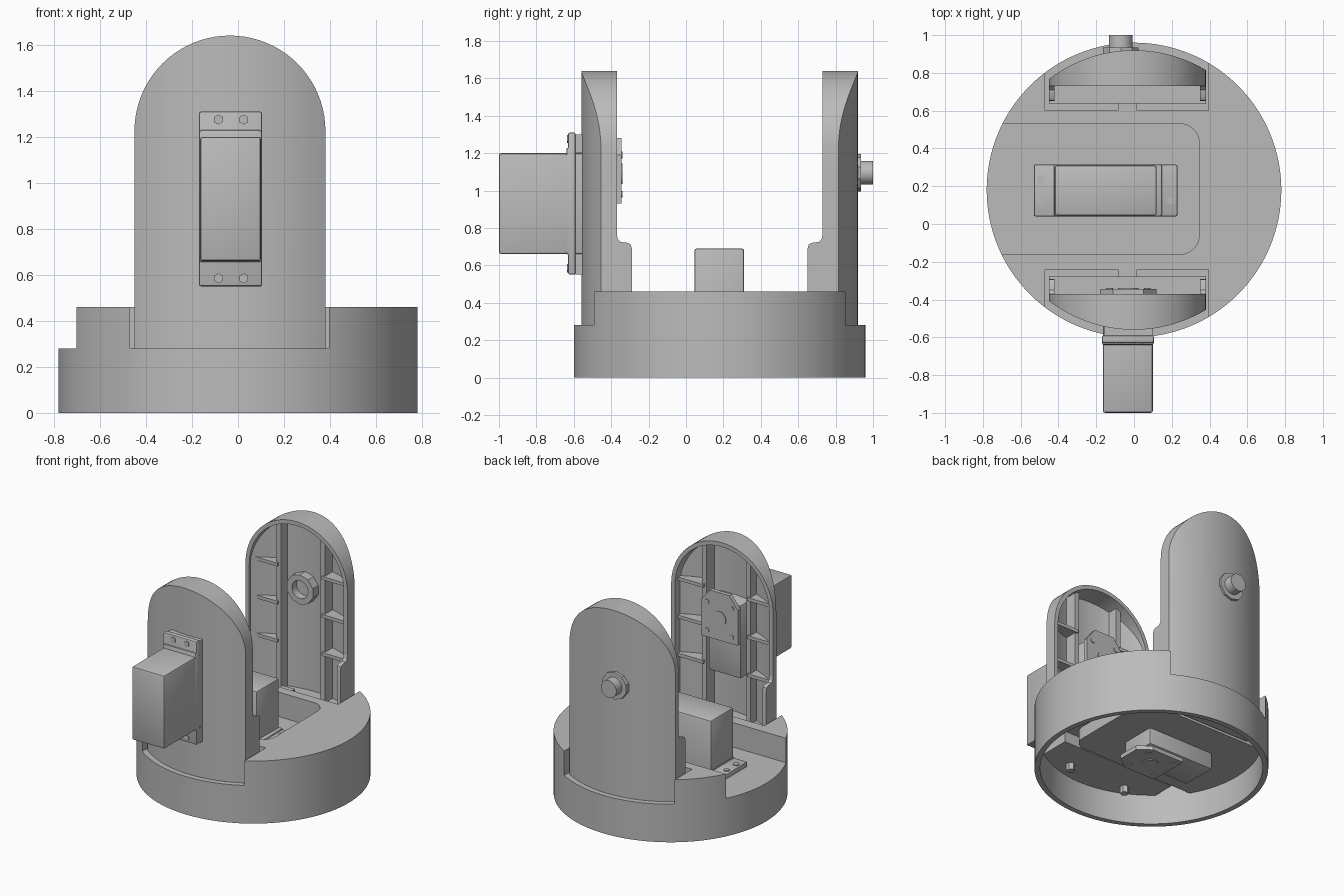
import bpy, bmesh, math
from mathutils import Matrix

cube = bpy.data.objects.get("Cube")
if cube:
    bpy.data.objects.remove(cube, do_unlink=True)

grey = bpy.data.materials.new("plain_grey")
grey.use_nodes = True
grey.diffuse_color = (0.5, 0.5, 0.5, 1)
grey.node_tree.nodes["Principled BSDF"].inputs["Base Color"].default_value = (0.5, 0.5, 0.5, 1)

CY = 0.18      # y of the turntable axis
AX = -0.035    # x centre of the uprights


def make(name, bm):
    bmesh.ops.recalc_face_normals(bm, faces=bm.faces)
    me = bpy.data.meshes.new(name)
    bm.to_mesh(me)
    bm.free()
    me.materials.append(grey)
    ob = bpy.data.objects.new(name, me)
    bpy.context.collection.objects.link(ob)
    return ob


def box(name, x, y, z):
    bm = bmesh.new()
    bmesh.ops.create_cube(bm, size=1)
    for v in bm.verts:
        for i, r in enumerate((x, y, z)):
            v.co[i] = (r[0] + r[1]) / 2 + v.co[i] * abs(r[1] - r[0])
    return make(name, bm)


def cyl(name, r, centre, span, axis="z", n=128):
    """Cylinder along z or y; centre gives the other two coordinates."""
    bm = bmesh.new()
    bmesh.ops.create_cone(bm, cap_ends=True, segments=n, radius1=r, radius2=r,
                          depth=abs(span[1] - span[0]))
    mid = (span[0] + span[1]) / 2
    if axis == "y":
        bm.transform(Matrix.Translation((centre[0], mid, centre[1])) @ Matrix.Rotation(math.pi / 2, 4, "X"))
    else:
        bm.transform(Matrix.Translation((centre[0], centre[1], mid)))
    return make(name, bm)


def prism(name, pts, span, axis="y"):
    """Extrude an outline along y (points are x, z) or x (points are y, z) or z (x, y)."""
    place = {"y": lambda a, b, t: (a, t, b), "x": lambda a, b, t: (t, a, b), "z": lambda a, b, t: (a, b, t)}[axis]
    bm = bmesh.new()
    face = bm.faces.new([bm.verts.new(place(a, b, span[0])) for a, b in pts])
    ext = bmesh.ops.extrude_face_region(bm, geom=[face])
    step = place(0, 0, span[1] - span[0])
    bmesh.ops.translate(bm, vec=step, verts=[v for v in ext["geom"] if isinstance(v, bmesh.types.BMVert)])
    return make(name, bm)


def bake(ob):
    dg = bpy.context.evaluated_depsgraph_get()
    me = bpy.data.meshes.new_from_object(ob.evaluated_get(dg))
    ob.modifiers.clear()
    ob.data = me


def combine(ob, op, *others):
    for o in others:
        m = ob.modifiers.new("combine", "BOOLEAN")
        m.operation, m.object, m.solver = op, o, "EXACT"
        bake(ob)
        bpy.data.objects.remove(o, do_unlink=True)
    return ob


def bevel(ob, width, segments=2):
    m = ob.modifiers.new("bevel", "BEVEL")
    m.width, m.segments, m.limit_method = width, segments, "ANGLE"
    bake(ob)
    return ob


def arch(r, bottom, n=40):
    zc = 1.64 - 0.415
    pts = [(AX + r * math.cos(math.pi * i / n), zc + r * math.sin(math.pi * i / n)) for i in range(n + 1)]
    return [(AX + r, bottom)] + pts + [(AX - r, bottom)]


def channel(grow, z):
    """Round-cornered slot open towards -x."""
    r, x1, y0, y1 = 0.1, 0.345 + grow, -0.16 - grow, 0.53 + grow
    pts = [(-1, y0)]
    for cy, start in ((y0 + r, -90), (y1 - r, 0)):
        for i in range(9):
            a = math.radians(start + i * 11.25)
            pts.append((x1 - r + r * math.cos(a), cy + r * math.sin(a)))
    return prism("channel_cutter", pts + [(-1, y1)], z, "z")


def pocket(s, grow, z):
    return box("pocket_cutter", (-0.47 - grow, 0.395 + grow), (CY + s * (0.42 - grow), CY + s * 1.0), z)


# Turntable base: hollow drum with servo channel and two upright pockets
base = cyl("base", 0.78, (0, CY), (0, 0.46))
cavity = cyl("cavity_cutter", 0.742, (0, CY), (-0.1, 0.30))
combine(cavity, "DIFFERENCE", channel(0.03, (0.21, 0.6)), pocket(1, 0.03, (0.22, 0.6)), pocket(-1, 0.03, (0.22, 0.6)))
combine(base, "DIFFERENCE", cavity, channel(0, (0.28, 0.6)), pocket(1, 0, (0.28, 0.6)), pocket(-1, 0, (0.28, 0.6)))

# Hollow arched uprights
for s, side in ((-1, "front"), (1, "back")):
    def Y(d):
        return CY + s * d

    up = prism(side + "_upright", arch(0.415, 0.275), (Y(0.55), Y(0.9)))
    combine(up, "INTERSECT", cyl("outer_curve", 0.74, (0, CY), (0, 2)))
    hollow = prism("hollow_cutter", arch(0.385, 0.34), (Y(0.5), Y(0.9)))
    combine(hollow, "INTERSECT", cyl("inner_curve", 0.705, (0, CY), (0, 2)))
    combine(up, "DIFFERENCE", hollow)

    # Foot: floor plate, side cheeks and locating tongue
    box(side + "_foot_plate", (-0.45, 0.38), (Y(0.455), Y(0.57)), (0.275, 0.34))
    box(side + "_tongue", (-0.085, 0.015), (Y(0.41), Y(0.46)), (0.275, 0.455))
    cheek = [(Y(0.56), 0.28), (Y(0.47), 0.28), (Y(0.47), 0.69), (Y(0.475), 0.71), (Y(0.49), 0.72),
             (Y(0.53), 0.725), (Y(0.545), 0.74), (Y(0.551), 0.77), (Y(0.56), 0.77)]
    for x in (-0.45, 0.35):
        prism(side + "_cheek", cheek, (x, x + 0.03), "x")

    # Inner vertical ribs and shelves, trimmed to the curved wall
    for k in (-1, 1):
        xr = AX + k * 0.18
        rib = box(side + "_rib", (xr - 0.018, xr + 0.018), (Y(0.60), Y(0.8)), (0.3, 1.57))
        combine(rib, "INTERSECT", cyl("trim", 0.72, (0, CY), (0, 2)))
        for z in (0.70, 0.98, 1.26):
            shelf = box(side + "_shelf", (xr, AX + k * 0.40), (Y(0.585), Y(0.8)), (z - 0.012, z + 0.012))
            combine(shelf, "INTERSECT", cyl("trim", 0.72, (0, CY), (0, 2)))

    # Screws under the pocket floor
    for x in (-0.27, 0.2):
        cyl(side + "_foot_screw", 0.03, (x, Y(0.6)), (0.17, 0.23), n=6)


def servo(name, place):
    """Servo along its own axes: a = long axis from the shaft, b = width, h = height over its seat."""
    def part(label, a, b, h, w=0.0):
        lo, hi = place(a[0], b[0], h[0]), place(a[1], b[1], h[1])
        ob = box(name + "_" + label, *zip(lo, hi))
        return bevel(ob, w) if w else ob

    part("body", (-0.43, 0.11), (-0.135, 0.13), (-0.19, 0.41), 0.012)
    part("flange", (-0.54, 0.22), (-0.14, 0.135), (0.0, 0.04), 0.01)
    part("collar", (-0.435, 0.14), (-0.14, 0.135), (0.0, 0.05), 0.012)
    upright = name == "front_servo"
    axis = "y" if upright else "z"

    def disc(label, a, b, h, r, n):
        p, q = place(a, b, h[0]), place(a, b, h[1])
        c, sp = ((p[0], p[2]), (p[1], q[1])) if upright else ((p[0], p[1]), (p[2], q[2]))
        return cyl(name + "_" + label, r, c, sp, axis, n)

    for a in (-0.505, 0.185):
        for b in (-0.055, 0.055):
            disc("screw", a, b, (0.03, 0.047), 0.022, 6)
    # Chamfered drive plate with centre shaft and screws
    outline = [(-0.16, -0.15), (-0.16, 0.15), (0.10, 0.15), (0.19, 0.08), (0.19, -0.08), (0.10, -0.15)]
    pts = [place(a, b, 0) for a, b in outline]
    h0, h1 = place(0, 0, -0.215), place(0, 0, -0.245)
    k = 1 if upright else 2
    prism(name + "_drive_plate", [(p[0], p[3 - k]) for p in pts], (h0[k], h1[k]), axis)
    disc("shaft", 0, 0, (-0.15, -0.25), 0.055, 24)
    for a in (-0.11, 0.1):
        for b in (-0.1, 0.1):
            disc("plate_screw", a, b, (-0.24, -0.25), 0.018, 8)


servo("front_servo", lambda a, b, h: (-0.03 + b, -0.59 - h, 1.09 + a))
servo("base_servo", lambda a, b, h: (a + 0.01, CY + b, 0.28 + h))
# Mounting pads behind the front servo flange
for z in ((0.55, 0.66), (1.2, 1.3)):
    box("servo_pad", (-0.16, 0.10), (-0.592, -0.53), z)

# Pivot on the back upright: shaft, outer washer and inner collar
PX, PZ = -0.07, 1.095
cyl("pivot_shaft", 0.063, (PX, PZ), (0.89, 1.0), "y", 32)
cyl("pivot_washer", 0.1, (PX, PZ), (0.89, 0.935), "y", 10)
ring = cyl("pivot_collar", 0.11, (PX, PZ), (0.82, 0.9), "y", 10)
combine(ring, "DIFFERENCE", cyl("bore", 0.065, (PX, PZ), (0.7, 0.95), "y", 32))

# Smooth curves, sharp edges
bpy.ops.object.select_all(action="DESELECT")
for ob in bpy.context.collection.objects:
    if ob.type == "MESH":
        ob.select_set(True)
        bpy.context.view_layer.objects.active = ob
bpy.ops.object.shade_smooth_by_angle(angle=math.radians(30))
